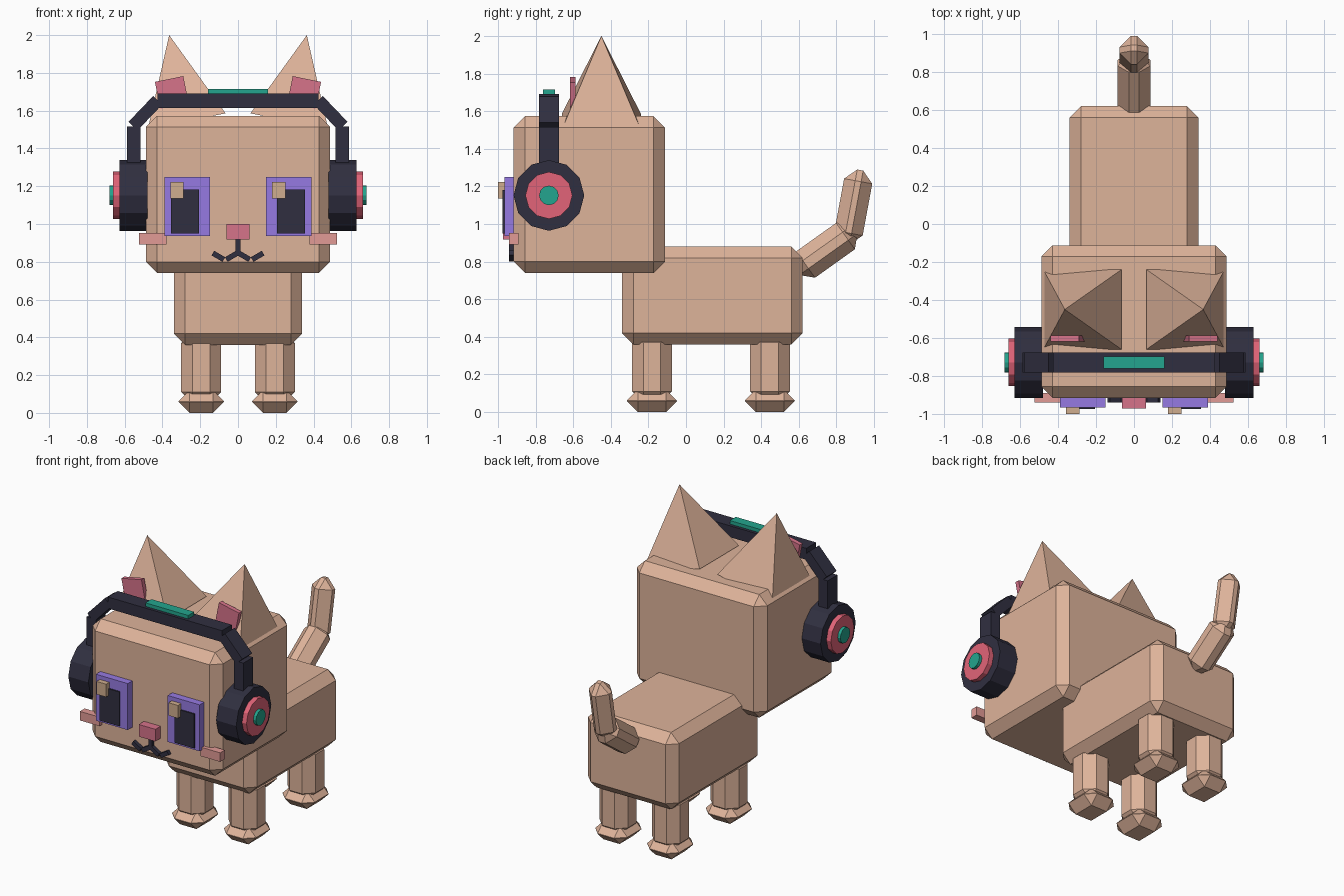
import bpy, bmesh, math
from mathutils import Matrix, Vector

if "Cube" in bpy.data.objects:
    bpy.data.objects.remove(bpy.data.objects["Cube"])


def material(name, rgb):
    m = bpy.data.materials.new(name)
    lin = [((c / 255 + 0.055) / 1.055) ** 2.4 if c > 10 else c / 255 / 12.92 for c in rgb]
    m.diffuse_color = (*lin, 1)
    m.use_nodes = True
    m.node_tree.nodes["Principled BSDF"].inputs["Base Color"].default_value = m.diffuse_color
    return m


FUR = material("tan fur", (222, 179, 154))
NAVY = material("dark navy", (48, 47, 64))
ROSE = material("rose red", (226, 100, 120))
PINK = material("dusty pink", (214, 115, 138))
BLUSH = material("light blush", (226, 155, 150))
PURPLE = material("violet", (150, 122, 226))
TEAL = material("teal", (36, 165, 142))
GLINT = material("sand glint", (208, 174, 142))


def finish(bm, name, mat, matrix=Matrix()):
    bm.transform(matrix)
    bmesh.ops.recalc_face_normals(bm, faces=bm.faces)
    me = bpy.data.meshes.new(name)
    bm.to_mesh(me)
    bm.free()
    me.materials.append(mat)
    ob = bpy.data.objects.new(name, me)
    bpy.context.collection.objects.link(ob)
    return ob


def box(name, mat, centre, size, bevel=0, angle=0, axis='Y'):
    bm = bmesh.new()
    bmesh.ops.create_cube(bm, size=1, matrix=Matrix.Diagonal((*size, 1)))
    if bevel:
        bmesh.ops.bevel(bm, geom=bm.edges[:], offset=bevel, segments=1,
                        affect='EDGES', clamp_overlap=True)
    rot = Matrix.Rotation(math.radians(angle), 4, axis)
    return finish(bm, name, mat, Matrix.Translation(centre) @ rot)


def span(name, mat, x, y, z, bevel=0):
    """Box given by its limits on each axis."""
    lims = (x, y, z)
    return box(name, mat, [(a + b) / 2 for a, b in lims],
               [abs(b - a) for a, b in lims], bevel)


def bar(name, mat, p, q, y, depth, thick):
    """Box running between two points of the x-z plane."""
    d = Vector((q[0] - p[0], q[1] - p[1]))
    return box(name, mat, ((p[0] + q[0]) / 2, y, (p[1] + q[1]) / 2),
               (d.length, depth, thick), 0, -math.degrees(math.atan2(d.y, d.x)))


def cone(name, mat, centre, r1, r2, height, sides, rot, spin=0):
    bm = bmesh.new()
    bmesh.ops.create_cone(bm, cap_ends=True, segments=sides, radius1=r1, radius2=r2, depth=height,
                          matrix=Matrix.Rotation(math.radians(spin), 4, 'Z'))
    bmesh.ops.remove_doubles(bm, verts=bm.verts, dist=1e-5)
    return finish(bm, name, mat, Matrix.Translation(centre) @ rot)


# Head and body
span("head", FUR, (-0.488, 0.488), (-0.916, -0.112), (0.74, 1.573), 0.06)
span("body", FUR, (-0.34, 0.34), (-0.34, 0.62), (0.36, 0.88), 0.06)

# Tail
box("tail_base", FUR, (0, 0.742, 0.86), (0.172, 0.38, 0.172), 0.06, 35.5, 'X')
box("tail_tip", FUR, (0, 0.89, 1.09), (0.152, 0.152, 0.40), 0.06, -10.5, 'X')

BAND_Y = -0.729
TILT = 11.5
for side, s in (("left", -1), ("right", 1)):
    # Legs and paws
    for end, y in (("front", -0.181), ("back", 0.446)):
        box(f"{end}_leg_{side}", FUR, (s * 0.195, y, 0.24), (0.212, 0.212, 0.38), 0.06)
        box(f"{end}_paw_{side}", FUR, (s * 0.194, y, 0.06), (0.24, 0.266, 0.12), 0.0585)

    # Ears with inner plates
    lean = Matrix.Rotation(math.radians(s * TILT), 4, 'Y')
    cone(f"ear_{side}", FUR, (s * 0.318, -0.45, 1.772), 0.21 * math.sqrt(2), 0,
         0.465, 4, lean, 45)
    box(f"inner_ear_{side}", PINK, (s * 0.341, -0.603, 1.65), (0.153, 0.03, 0.24), 0, s * TILT)

    # Ear cups
    turn = Matrix.Rotation(math.radians(90), 4, 'Y')
    for part, mat, r, x0, x1 in (("ear_cup", NAVY, 0.188, 0.478, 0.628),
                                 ("cup_disc", ROSE, 0.125, 0.60, 0.661),
                                 ("cup_button", TEAL, 0.052, 0.64, 0.681)):
        cone(f"{part}_{side}", mat, (s * (x0 + x1) / 2, BAND_Y, 1.152), r, r, x1 - x0, 12, turn)

    # Headband sides
    box(f"band_post_{side}", NAVY, (s * 0.552, BAND_Y, 1.40), (0.07, 0.105, 0.23))
    bar(f"band_corner_{side}", NAVY, (s * 0.556, 1.518), (s * 0.425, 1.655), BAND_Y, 0.105, 0.066)

    # Eyes
    e = s * 0.269
    box(f"eye_{side}", PURPLE, (e, -0.93, 1.093), (0.239, 0.07, 0.314))
    box(f"pupil_{side}", NAVY, (s * 0.28, -0.95, 1.066), (0.148, 0.05, 0.232))
    box(f"eye_glint_{side}", GLINT, (e - 0.054, -0.975, 1.179), (0.071, 0.05, 0.087))

    # Cheeks and mouth
    span(f"cheek_{side}", BLUSH, (s * 0.378, s * 0.525), (-0.941, -0.89), (0.892, 0.953))
    bar(f"mouth_inner_{side}", NAVY, (0, 0.848), (s * 0.062, 0.812), -0.925, 0.03, 0.028)
    bar(f"mouth_outer_{side}", NAVY, (s * 0.075, 0.812), (s * 0.133, 0.846), -0.925, 0.03, 0.028)

# Headband top
span("band_top", NAVY, (-0.427, 0.427), (BAND_Y - 0.0525, BAND_Y + 0.0525), (1.615, 1.692))
span("band_strip", TEAL, (-0.16, 0.16), (BAND_Y - 0.032, BAND_Y + 0.032), (1.68, 1.716))

# Nose and mouth stem
span("nose", PINK, (-0.062, 0.062), (-0.972, -0.90), (0.918, 1.0))
span("mouth_stem", NAVY, (-0.013, 0.013), (-0.94, -0.91), (0.838, 0.925))
